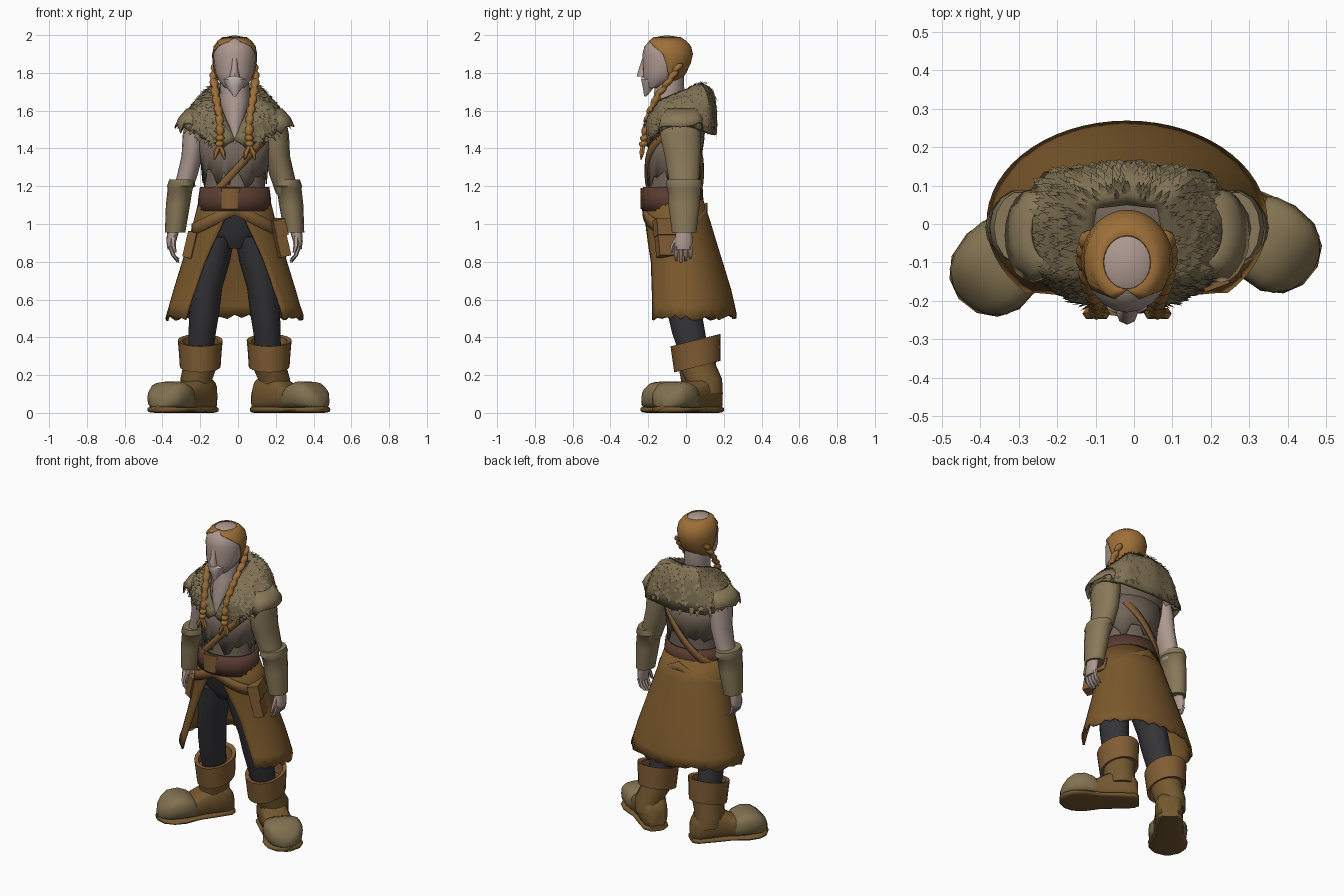
import bpy, bmesh, math, random
from mathutils import Vector

if "Cube" in bpy.data.objects:
    bpy.data.objects.remove(bpy.data.objects["Cube"])
random.seed(4)
CX = -0.018  # figure leans slightly to -x

COLORS = dict(skin=(.42, .32, .28), hair=(.34, .16, .04), beard=(.5, .43, .4), fur=(.22, .17, .09),
              vest=(.17, .13, .1), coat=(.2, .1, .025), leather=(.22, .11, .035), belt=(.1, .045, .03),
              trousers=(.035, .035, .04), boot=(.18, .1, .03), toe=(.22, .165, .08), cloth=(.25, .19, .1))
MATS = {}
for k, c in COLORS.items():
    MATS[k] = bpy.data.materials.new(k)
    MATS[k].diffuse_color = (*c, 1)


def make(name, verts, faces, mat, thick=0, angle=50):
    me = bpy.data.meshes.new(name)
    me.from_pydata([tuple(v) for v in verts], [], faces)
    bm = bmesh.new()
    bm.from_mesh(me)
    bmesh.ops.recalc_face_normals(bm, faces=bm.faces)
    bm.to_mesh(me)
    bm.free()
    ob = bpy.data.objects.new(name, me)
    bpy.context.collection.objects.link(ob)
    me.materials.append(MATS[mat])
    if thick:
        m = ob.modifiers.new("thickness", 'SOLIDIFY')
        m.thickness, m.offset = thick, 0
    bpy.ops.object.select_all(action='DESELECT')
    ob.select_set(True)
    bpy.context.view_layer.objects.active = ob
    bpy.ops.object.shade_smooth_by_angle(angle=math.radians(angle))
    return ob


def grid_faces(rows, n, closed):
    return [(r * n + i, r * n + (i + 1) % n, (r + 1) * n + (i + 1) % n, (r + 1) * n + i)
            for r in range(rows - 1) for i in range(n if closed else n - 1)]


def tube(name, rings, mat, n=14, tilt=0, caps=True, thick=0, ragged=0):
    """Loft of ellipses, each ring = x, y, z, rx, ry."""
    vs = []
    for k, (x, y, z, rx, ry) in enumerate(rings):
        for i in range(n):
            a = math.tau * i / n
            dz = random.uniform(-ragged, ragged) if k == 0 else 0
            vs.append((x + rx * math.cos(a), y + ry * math.sin(a), z + dz + tilt * ry * math.sin(a)))
    fs = grid_faces(len(rings), n, True)
    if caps:
        fs += [tuple(range(n)), tuple(range(len(vs) - n, len(vs)))]
    return make(name, vs, fs, mat, thick)


def shell(name, rows, mat, n=33, thick=.012, ragged=0):
    """Open wrap around the back, each row = z, cy, rx, ry, half angle from the back."""
    vs = []
    for k, (z, cy, rx, ry, t) in enumerate(rows):
        for i in range(n):
            a = math.radians(t) * (2 * i / (n - 1) - 1)
            dz = random.uniform(-ragged, ragged) if k == len(rows) - 1 else 0
            vs.append((CX + rx * math.sin(a), cy + ry * math.cos(a), z + dz))
    return make(name, vs, grid_faces(len(rows), n, False), mat, thick)


def band(name, height, mat, h, rx, ry, cy, n=36):
    """Strap loop round the body, height gives z from x."""
    vs = []
    for s in (-.5, .5):
        for i in range(n):
            a = math.tau * i / n
            x = rx * math.cos(a)
            vs.append((CX + x, cy + ry * math.sin(a), height(x) + s * h))
    return make(name, vs, grid_faces(2, n, True), mat, .014)


# head, nose, beard, neck and bare chest
tube("head", [(CX, cy, z, rx, ry) for z, cy, rx, ry in [
    (1.72, -.165, .05, .05), (1.76, -.14, .085, .085), (1.80, -.12, .102, .11), (1.85, -.105, .11, .124),
    (1.90, -.10, .113, .13), (1.94, -.10, .105, .12), (1.975, -.10, .078, .09), (1.992, -.10, .04, .05),
    (1.998, -.10, .008, .01)]], "skin", 20)
tube("nose", [(CX, -.232, 1.78, .028, .03), (CX, -.225, 1.82, .018, .025), (CX, -.218, 1.88, .014, .012)], "skin", 8)
tube("beard", [(CX, -.215, 1.675, .006, .006), (CX, -.2, 1.72, .04, .03), (CX, -.195, 1.765, .062, .045),
               (CX, -.19, 1.785, .03, .045)], "beard", 10)
tube("neck_and_chest", [(CX, -.175, 1.43, .012, .03), (CX, -.145, 1.55, .055, .06), (CX, -.09, 1.66, .08, .085),
                        (CX, -.085, 1.8, .075, .075)], "skin")
# hair wraps the back of the head, leaving a bare crown
shell("hair", [(1.987, -.1, .062, .07, 180), (1.967, -.1, .089, .1, 160), (1.94, -.1, .109, .124, 125),
               (1.90, -.1, .117, .134, 100), (1.85, -.105, .114, .127, 90), (1.80, -.115, .106, .113, 80),
               (1.76, -.125, .095, .095, 70)], "hair", 25, thick=.006)

# braids with split tassels
PATH = [Vector(p) for p in [(.1, -.03, 1.85), (.112, -.08, 1.77), (.1, -.15, 1.68), (.082, -.195, 1.58),
                            (.076, -.218, 1.47), (.08, -.228, 1.41)]]
for side, tag in ((-1, "left"), (1, "right")):
    rings = []
    for i in range(31):
        u = i / 30 * (len(PATH) - 1)
        k = min(int(u), len(PATH) - 2)
        p = PATH[k].lerp(PATH[k + 1], u - k)
        r = .023 if i % 3 else .014
        rings.append((CX + side * p.x, p.y, p.z, r, r))
    tube("braid_" + tag, rings, "hair", 8)
    for d in (-.018, .018):
        x = CX + side * .08
        tube("braid_tassel_" + tag, [(x, -.228, 1.42, .012, .012), (x + d, -.233, 1.38, .018, .016),
                                     (x + d * 1.5, -.238, 1.34, .003, .003)], "hair", 6)

# torso and pelvis
tube("vest", [(CX, cy, z, rx, ry) for z, cy, rx, ry in [
    (1.12, -.07, .165, .14), (1.25, -.065, .16, .13), (1.36, -.06, .172, .135), (1.48, -.045, .2, .145),
    (1.58, -.02, .195, .14), (1.64, .01, .13, .1), (1.67, .01, .08, .07)]], "vest", 24)
tube("vest_torn_hem", [(CX, -.065, 1.24, .17, .138), (CX, -.06, 1.36, .18, .141), (CX, -.05, 1.46, .198, .146)],
     "vest", 36, caps=False, thick=.006, ragged=.05)
tube("pelvis", [(CX, -.06, .87, .06, .08), (CX, -.06, .95, .165, .125), (CX, -.07, 1.12, .165, .14)], "trousers", 20)

# belts and straps
tube("waist_belt", [(CX, -.07, 1.07, .19, .158), (CX, -.072, 1.13, .187, .158), (CX, -.07, 1.195, .178, .152)],
     "belt", 28, caps=False, thick=.012)
tube("belt_plate", [(CX - .02, -.225, 1.08, .05, .015), (CX - .02, -.225, 1.19, .05, .015)], "leather", 8)
band("chest_strap", lambda x: 1.28 + 1.1 * x, "leather", .055, .183, .15, -.062)
band("hip_sash", lambda x: 1.08 - .5 * abs(x), "leather", .065, .222, .165, -.058)

# long open coat skirt with ragged hem
shell("coat_skirt", [(1.13, -.07, .183, .155, 172), (1.0, -.045, .215, .172, 163), (.9, -.03, .245, .187, 153),
                     (.8, -.015, .272, .203, 145), (.65, 0, .318, .234, 139), (.57, .004, .341, .248, 136),
                     (.505, .005, .36, .258, 134)], "coat", 45, ragged=.018)


# hip pouches
def pouch(name, x, y, z, sx, sy, sz):
    bpy.ops.mesh.primitive_cube_add(size=1, location=(x, y, z))
    ob = bpy.context.object
    ob.name, ob.scale = name, (sx, sy, sz)
    ob.rotation_euler = (0, math.radians(-14 if x > 0 else 14), math.radians(20 if x > 0 else -20))
    bv = ob.modifiers.new("round", 'BEVEL')
    bv.width, bv.segments = .015, 2
    ob.data.materials.append(MATS["leather"])


pouch("pouch_right", .21, -.09, .92, .06, .14, .19)
pouch("pouch_flap_right", .202, -.092, .98, .07, .15, .09)
pouch("pouch_left", -.24, -.09, .89, .05, .1, .14)

# fur collar: rib = inner, crest and outer point, from front lapel to back centre
RIBS = [((.0, -.19, 1.44), (.025, -.21, 1.43), (.05, -.19, 1.41)),
        ((.055, -.18, 1.56), (.12, -.195, 1.545), (.18, -.16, 1.46)),
        ((.085, -.13, 1.65), (.18, -.125, 1.615), (.265, -.1, 1.51)),
        ((.09, -.03, 1.69), (.19, .0, 1.655), (.285, .02, 1.52)),
        ((.08, .045, 1.72), (.15, .1, 1.69), (.21, .125, 1.48)),
        ((.0, .055, 1.71), (.0, .135, 1.69), (.0, .15, 1.47))]
ribs = [[Vector((-p[0], p[1], p[2])) for p in r] for r in RIBS] + [[Vector(p) for p in r] for r in RIBS[-2::-1]]


def collar_point(u, v):
    f = u * (len(ribs) - 1)
    k = min(int(f), len(ribs) - 2)
    a, b, c = [ribs[k][j].lerp(ribs[k + 1][j], f - k) for j in range(3)]
    p = a * (2 * (v - .5) * (v - 1)) + b * (4 * v * (1 - v)) + c * (2 * v * (v - .5))
    return p + Vector((CX, 0, 0))


verts = [collar_point(i / 40, j / 8) for i in range(41) for j in range(9)]
make("fur_collar", verts, grid_faces(41, 9, False), "fur", .025)
verts, faces = [], []
for _ in range(800):
    u, v = random.uniform(.03, .96), random.uniform(.05, .98)
    p, q = collar_point(u, v), collar_point(u + .018, v)
    down = (collar_point(u, v + .02) - p).normalized()
    nrm = down.cross(q - p).normalized()
    if nrm.dot(p - Vector((CX, -.02, 1.5))) < 0:
        nrm = -nrm
    tip = (p + q) / 2 + down * random.uniform(.025, .045) + nrm * random.uniform(.016, .024)
    faces.append(tuple(range(len(verts), len(verts) + 3)))
    verts += [p + nrm * .01, q + nrm * .01, tip]
make("fur_tufts", verts, faces, "fur")

# arms: bare on -x, sleeved on +x
for s, tag in ((-1, "left"), (1, "right")):
    def X(x): return CX + s * x
    w = 1 if s < 0 else 1.22
    tube("upper_arm_" + tag, [(X(x), y, z, r * w, r2 * w) for x, y, z, r, r2 in [
        (.28, -.01, 1.16, .05, .06), (.25, -.012, 1.26, .054, .07), (.225, -.018, 1.36, .056, .08),
        (.215, -.03, 1.47, .06, .09), (.205, -.03, 1.56, .055, .08), (.185, -.03, 1.61, .03, .05)]],
        "skin" if s < 0 else "cloth")
    tube("torn_shoulder_" + tag, [(X(.245), -.03, 1.51, .07, .118), (X(.228), -.025, 1.56, .066, .108),
                                  (X(.2), -.02, 1.61, .05, .08)], "cloth", 20, caps=False, thick=.008, ragged=.035)
    tube("bracer_" + tag, [(X(.315), -.01, .955, .054, .066), (X(.3), -.01, 1.1, .064, .085),
                           (X(.288), -.01, 1.19, .066, .09), (X(.283), -.01, 1.2, .075, .1),
                           (X(.278), -.01, 1.235, .068, .094)], "cloth")
    # hand with curled fingers and thumb
    tube("palm_" + tag, [(X(.335), -.015, .865, .02, .045), (X(.335), -.012, .91, .026, .05),
                         (X(.322), -.01, .98, .034, .042)], "skin", 10)
    for i in range(4):
        y = -.052 + .025 * i
        end = .795 + .01 * abs(i - 1)
        tube("finger_" + tag, [(X(.298), y, end, .007, .008), (X(.325), y, .835, .012, .012),
                               (X(.338), y, .88, .014, .014)], "skin", 6)
    tube("thumb_" + tag, [(X(.315), -.078, .85, .008, .008), (X(.325), -.07, .885, .014, .014),
                          (X(.325), -.035, .94, .018, .02)], "skin", 6)
    # trouser leg
    tube("trouser_leg_" + tag, [(X(x), y, z, rx, ry) for x, y, z, rx, ry in [
        (.18, .05, .28, .065, .075), (.172, .015, .42, .072, .09), (.16, -.01, .54, .08, .094),
        (.148, -.03, .66, .082, .098), (.115, -.05, .8, .09, .108), (.09, -.06, .93, .09, .115)]], "trousers")


# boots: foot lofted from heel to toe along its own heading
def foot(name, mat, origin, heading, sections, n=18):
    d = Vector((math.sin(heading), -math.cos(heading), 0))
    side = Vector((-d.y, d.x, 0))
    vs = []
    for t, hw, z0, z1 in sections:
        for i in range(n):
            c, q = math.cos(math.tau * i / n), math.sin(math.tau * i / n)
            p = origin + d * t + side * hw * math.copysign(abs(c) ** .65, c)
            p.z = (z0 + z1) / 2 + (z1 - z0) / 2 * math.copysign(abs(q) ** .65, q)
            vs.append(p)
    m = len(sections)
    return make(name, vs, grid_faces(m, n, True) + [tuple(range(n)), tuple(range((m - 1) * n, m * n))], mat)


for tag, ax, ay, ang, shaft in (("left", -.22, .06, -38, -.2), ("right", .19, .083, 51, .165)):
    o, h = Vector((ax, ay, 0)), math.radians(ang)
    foot("boot_" + tag, "boot", o, h, [(-.115, .05, .01, .13), (-.085, .074, .01, .18), (-.02, .084, .01, .21),
                                      (.06, .082, .015, .18), (.13, .09, .015, .14), (.2, .1, .015, .14)])
    foot("toe_cap_" + tag, "toe", o, h, [(.12, .085, .02, .125), (.15, .105, .02, .15), (.2, .115, .02, .168),
                                        (.26, .112, .02, .163), (.3, .095, .02, .135), (.33, .06, .025, .1),
                                        (.343, .02, .03, .07)])
    foot("sole_" + tag, "boot", o, h, [(-.122, .05, 0, .035), (-.095, .076, 0, .035), (0, .084, 0, .035),
                                      (.1, .088, 0, .032), (.2, .117, 0, .032), (.27, .112, 0, .032),
                                      (.32, .08, 0, .035), (.346, .03, .005, .035)])
    tube("boot_shaft_" + tag, [(ax, ay + .02, .1, .08, .092), (ax, ay + .01, .18, .085, .098),
                               (shaft, .06, .25, .09, .1), (shaft, .05, .33, .095, .11)], "boot", 16)
    tube("boot_cuff_" + tag, [(shaft, .06, .25, .092, .1), (shaft, .06, .245, .108, .122), (shaft, .055, .32, .113, .128),
                              (shaft, .05, .385, .119, .132), (shaft, .05, .38, .095, .108),
                              (shaft, .055, .3, .09, .1)], "leather", 20, tilt=.25, caps=False)

for m in bpy.data.materials:
    if m.users and not m.is_grease_pencil:
        m.use_nodes = True
        m.node_tree.nodes["Principled BSDF"].inputs["Base Color"].default_value = m.diffuse_color
